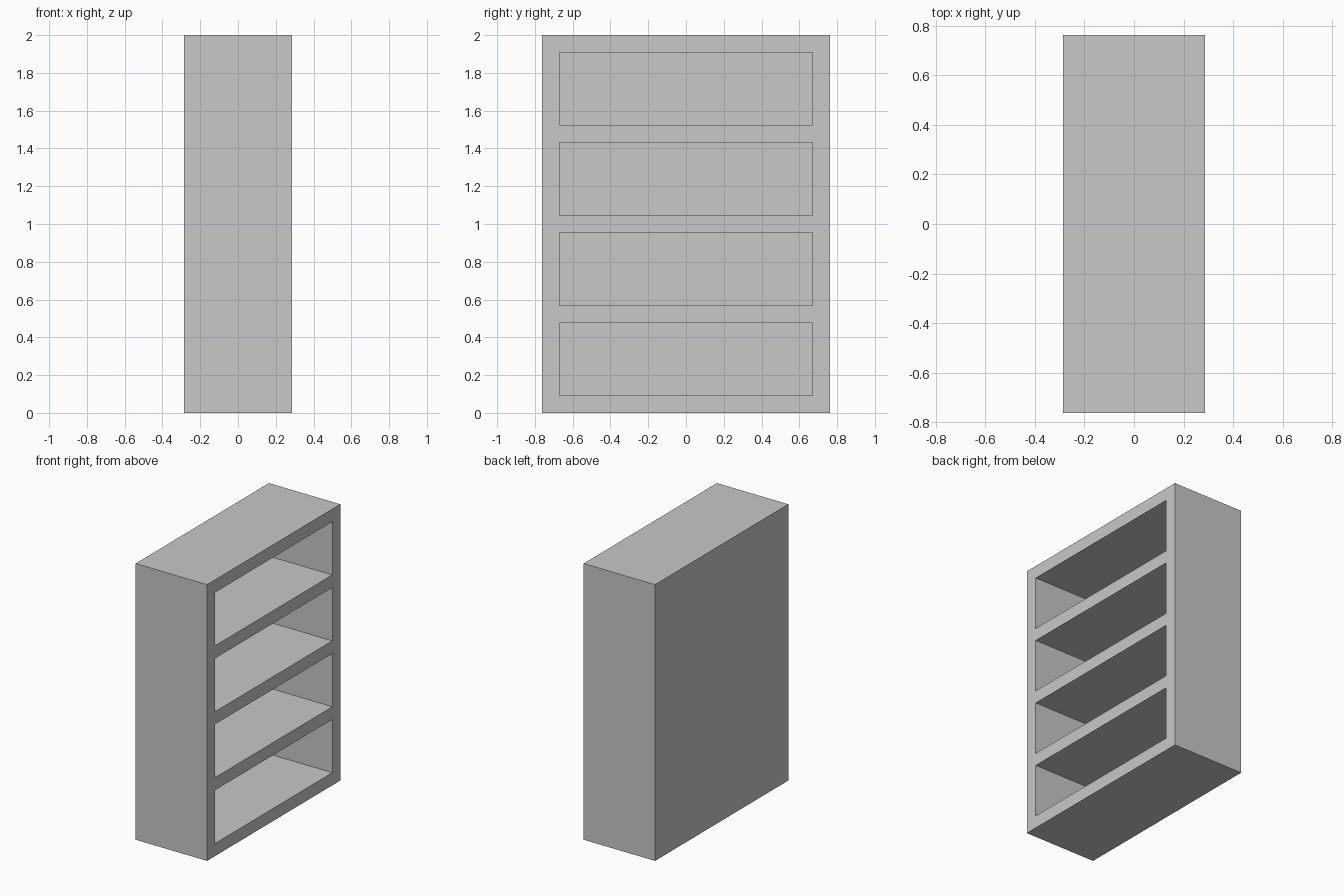
import bpy
import bmesh
from mathutils import Matrix, Vector

default = bpy.data.objects.get("Cube")
if default:
    bpy.data.objects.remove(default, do_unlink=True)

# Overall size, shelf count, board thickness and thinner back panel
DEPTH, WIDTH, HEIGHT = 0.572, 1.524, 2.0
SHELVES = 4
BOARD = 0.0915
BACK = 0.035
OPENING = (HEIGHT - BOARD * (SHELVES + 1)) / SHELVES

grey = bpy.data.materials.new("plain_grey")
grey.use_nodes = True
colour = (0.58, 0.58, 0.58, 1)
grey.diffuse_color = colour
grey.node_tree.nodes["Principled BSDF"].inputs["Base Color"].default_value = colour

# Solid block standing on the ground
bm = bmesh.new()
bmesh.ops.create_cube(bm, size=1, matrix=Matrix.Translation((0, 0, HEIGHT / 2))
                      @ Matrix.Diagonal((DEPTH, WIDTH, HEIGHT, 1)))


def cut(point, normal):
    bmesh.ops.bisect_plane(bm, geom=bm.verts[:] + bm.edges[:] + bm.faces[:],
                           plane_co=point, plane_no=normal)


# Mark out the side boards and shelf boards
inner = WIDTH / 2 - BOARD
for side in (-1, 1):
    cut((0, side * inner, 0), (0, 1, 0))
floors = [BOARD + i * (OPENING + BOARD) for i in range(SHELVES)]
for z in floors:
    cut((0, 0, z), (0, 0, 1))
    cut((0, 0, z + OPENING), (0, 0, 1))

# Push the compartments in from the open +x side, leaving the back panel
bm.normal_update()
cells = []
for face in bm.faces:
    centre = face.calc_center_median()
    if face.normal.x > 0.9 and abs(centre.y) < inner and \
            any(z < centre.z < z + OPENING for z in floors):
        cells.append(face)
pushed = bmesh.ops.extrude_face_region(bm, geom=cells)
verts = [g for g in pushed["geom"] if isinstance(g, bmesh.types.BMVert)]
bmesh.ops.translate(bm, verts=verts, vec=Vector((BACK - DEPTH, 0, 0)))
old = [f for f in cells if f.is_valid]
if old:
    bmesh.ops.delete(bm, geom=old, context="FACES_ONLY")
bmesh.ops.recalc_face_normals(bm, faces=bm.faces[:])

mesh = bpy.data.meshes.new("bookcase")
bm.to_mesh(mesh)
bm.free()
mesh.materials.append(grey)
bookcase = bpy.data.objects.new("bookcase", mesh)
bpy.context.collection.objects.link(bookcase)
